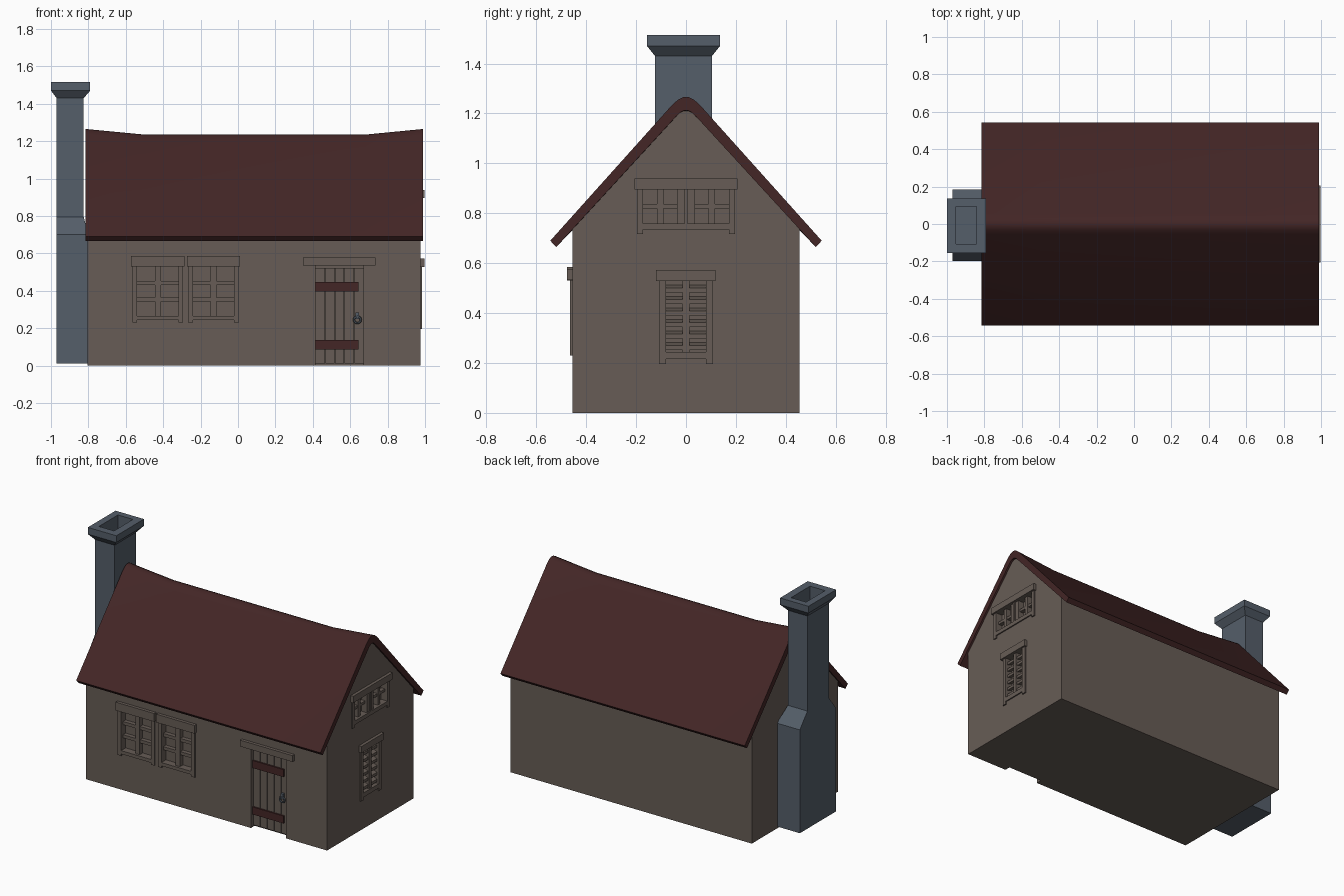
import bpy, bmesh, math
from mathutils import Vector

if "Cube" in bpy.data.objects:
    bpy.data.objects.remove(bpy.data.objects["Cube"])


def material(name, rgb):
    m = bpy.data.materials.new(name)
    m.diffuse_color = (*rgb, 1)
    m.use_nodes = True
    m.node_tree.nodes["Principled BSDF"].inputs["Base Color"].default_value = m.diffuse_color
    return m


PLASTER = material("brown plaster", (0.135, 0.108, 0.092))
RED = material("dark red", (0.056, 0.019, 0.019))
SLATE = material("blue grey stone", (0.090, 0.112, 0.142))


def loft(name, rings, mat):
    """Skin a list of equal rings and close both ends."""
    bm = bmesh.new()
    rows = [[bm.verts.new(p) for p in r] for r in rings]
    n = len(rows[0])
    for a, b in zip(rows, rows[1:]):
        for i in range(n):
            j = (i + 1) % n
            bm.faces.new((a[i], a[j], b[j], b[i]))
    bm.faces.new(rows[0][::-1])
    bm.faces.new(rows[-1])
    bmesh.ops.recalc_face_normals(bm, faces=bm.faces[:])
    me = bpy.data.meshes.new(name)
    bm.to_mesh(me)
    bm.free()
    ob = bpy.data.objects.new(name, me)
    bpy.context.collection.objects.link(ob)
    me.materials.append(mat)
    return ob


def activate(ob):
    bpy.ops.object.select_all(action='DESELECT')
    ob.select_set(True)
    bpy.context.view_layer.objects.active = ob


def smooth(ob, deg):
    activate(ob)
    bpy.ops.object.shade_smooth_by_angle(angle=math.radians(deg))


# Wall-mounted parts: u runs along the wall, d is distance out of the wall
FRONT = lambda u, d, z: Vector((u, -0.456 - d, z))
RIGHT = lambda u, d, z: Vector((0.977 + d, u, z))


def block(name, wall, u0, u1, z0, z1, d0, d1, mat=PLASTER, tilt=0):
    rings = [[wall(u, d0, z0), wall(u, d1, z0 - tilt), wall(u, d1, z1 - tilt), wall(u, d0, z1)]
             for u in (u0, u1)]
    return loft(name, rings, mat)


# House body and roof: profiles swept along x with a sagging ridge
def sweep(name, profile, xs, mat):
    rings = []
    for x, sag in zip(xs, (0, 0.03, 0.03, 0)):
        rings.append([Vector((x, y, z - sag * max(0, (z - 0.69) / 0.575))) for y, z in profile])
    return loft(name, rings, mat)


def mirrored(half):
    return half + [(-y, z) for y, z in reversed(half) if y]


walls = sweep("walls", mirrored([(0.455, 0), (0.455, 0.745), (0.04, 1.198), (0.02, 1.214)]),
              (-0.805, -0.5, 0.68, 0.977), PLASTER)
top = [(-0.544, 0.69), (-0.055, 1.235), (-0.032, 1.255), (-0.012, 1.265)]
under = [(0.52, 0.665), (0.04, 1.188), (0.022, 1.205), (0.008, 1.212)]
roof = sweep("roof", top + [(-y, z) for y, z in reversed(top)]
             + under + [(-y, z) for y, z in reversed(under)],
             (-0.815, -0.5, 0.68, 0.99), RED)
smooth(roof, 35)


# Pockets cut into the walls
def pocket(wall, u0, u1, z0, z1, depth):
    cutter = block("cutter", wall, u0, u1, z0, z1, -depth, 0.1)
    mod = walls.modifiers.new("pocket", 'BOOLEAN')
    mod.operation, mod.solver, mod.object = 'DIFFERENCE', 'EXACT', cutter
    activate(walls)
    bpy.ops.object.modifier_apply(modifier=mod.name)
    bpy.data.objects.remove(cutter)


# Window casing: lintel, side posts with feet, sill
def casing(name, wall, head, body, hole, z_foot, z_sill, z0, z1, z_head):
    pocket(wall, *hole, z0, z1, 0.04)
    block(name + "_lintel", wall, *head, z1, z_head, -0.01, 0.02)
    block(name + "_post_a", wall, body[0], hole[0], z_foot, z1, -0.01, 0.008)
    block(name + "_post_b", wall, hole[1], body[1], z_foot, z1, -0.01, 0.008)
    block(name + "_sill", wall, *hole, z_sill, z0, -0.01, 0.008)


# Glazing bars splitting one opening into panes
def bars(name, wall, u0, u1, z0, z1, rows, w):
    c = (u0 + u1) / 2
    block(name + "_upright", wall, c - w / 2, c + w / 2, z0, z1, -0.041, -0.008)
    for i in range(1, rows):
        z = z0 + (z1 - z0) * i / rows
        block(name + "_crossbar", wall, u0, u1, z - w / 3, z + w / 3, -0.041, -0.012)


# Front pair of windows
for side, u in (("left", -0.429), ("right", -0.131)):
    n = "front_window_" + side
    casing(n, FRONT, (u - 0.142, u + 0.143), (u - 0.136, u + 0.136), (u - 0.11, u + 0.11),
           0.23, 0.243, 0.265, 0.53, 0.585)
    bars(n, FRONT, u - 0.11, u + 0.11, 0.265, 0.53, 3, 0.032)

# Attic window with two casements
casing("attic_window", RIGHT, (-0.207, 0.206), (-0.197, 0.197), (-0.172, 0.172),
       0.716, 0.734, 0.76, 0.896, 0.94)
block("attic_window_mullion", RIGHT, -0.036, 0.036, 0.76, 0.896, -0.041, 0)
block("attic_window_meeting_strip", RIGHT, -0.006, 0.006, 0.76, 0.896, -0.01, 0.008)
for s in (-1, 1):
    u0, u1 = sorted((s * 0.036, s * 0.172))
    bars("attic_window", RIGHT, u0, u1, 0.76, 0.896, 2, 0.026)

# Shuttered window with tilted slats
casing("shutter_window", RIGHT, (-0.12, 0.118), (-0.108, 0.108), (-0.08, 0.08),
       0.196, 0.215, 0.244, 0.528, 0.572)
block("shutter_window_mullion", RIGHT, -0.014, 0.014, 0.244, 0.528, -0.041, 0)
for s in (-1, 1):
    u0, u1 = sorted((s * 0.014, s * 0.08))
    for i in range(6):
        z = 0.265 + i * 0.046
        block("shutter_slat", RIGHT, u0, u1, z, z + 0.018, -0.041, -0.006, tilt=0.012)

# Door: recess, planks, lintel, strap hinges
pocket(FRONT, 0.414, 0.672, -0.1, 0.535, 0.04)
for i in range(5):
    u = 0.414 + i * 0.0516
    block("door_plank", FRONT, u + 0.0015, u + 0.0501, 0.012, 0.52, -0.045, -0.025)
block("door_head", FRONT, 0.414, 0.672, 0.52, 0.536, -0.045, -0.01)
block("door_lintel", FRONT, 0.348, 0.735, 0.535, 0.577, -0.01, 0.02)
for z in (0.086, 0.396):
    block("door_hinge", FRONT, 0.415, 0.644, z, z + 0.05, -0.03, -0.015, RED)

# Door handle: plate and ring
block("handle_plate", FRONT, 0.629, 0.647, 0.25, 0.285, -0.03, -0.008, SLATE)
bpy.ops.mesh.primitive_torus_add(major_radius=0.018, minor_radius=0.006, major_segments=12,
                                 minor_segments=6, location=FRONT(0.638, -0.012, 0.245),
                                 rotation=(math.pi / 2, 0, 0))
ring = bpy.context.object
ring.name = "handle_ring"
ring.data.materials.append(SLATE)


# Chimney: wide base, shoulder, stack, flared cap and flue
def rect(x0, x1, y0, y1, z):
    return [(x0, y0, z), (x1, y0, z), (x1, y1, z), (x0, y1, z)]


base = (-0.97, -0.80, -0.197, 0.184)
stack = (-0.97, -0.825, -0.124, 0.104)
cap = (-1.0, -0.79, -0.156, 0.136)
flue = (-0.953, -0.842, -0.106, 0.094)
loft("chimney", [rect(*r, z) for r, z in (
    (base, 0.01), (base, 0.70), (stack, 0.795), (stack, 1.43), (cap, 1.47),
    (cap, 1.515), (flue, 1.515), (flue, 1.2))], SLATE)
